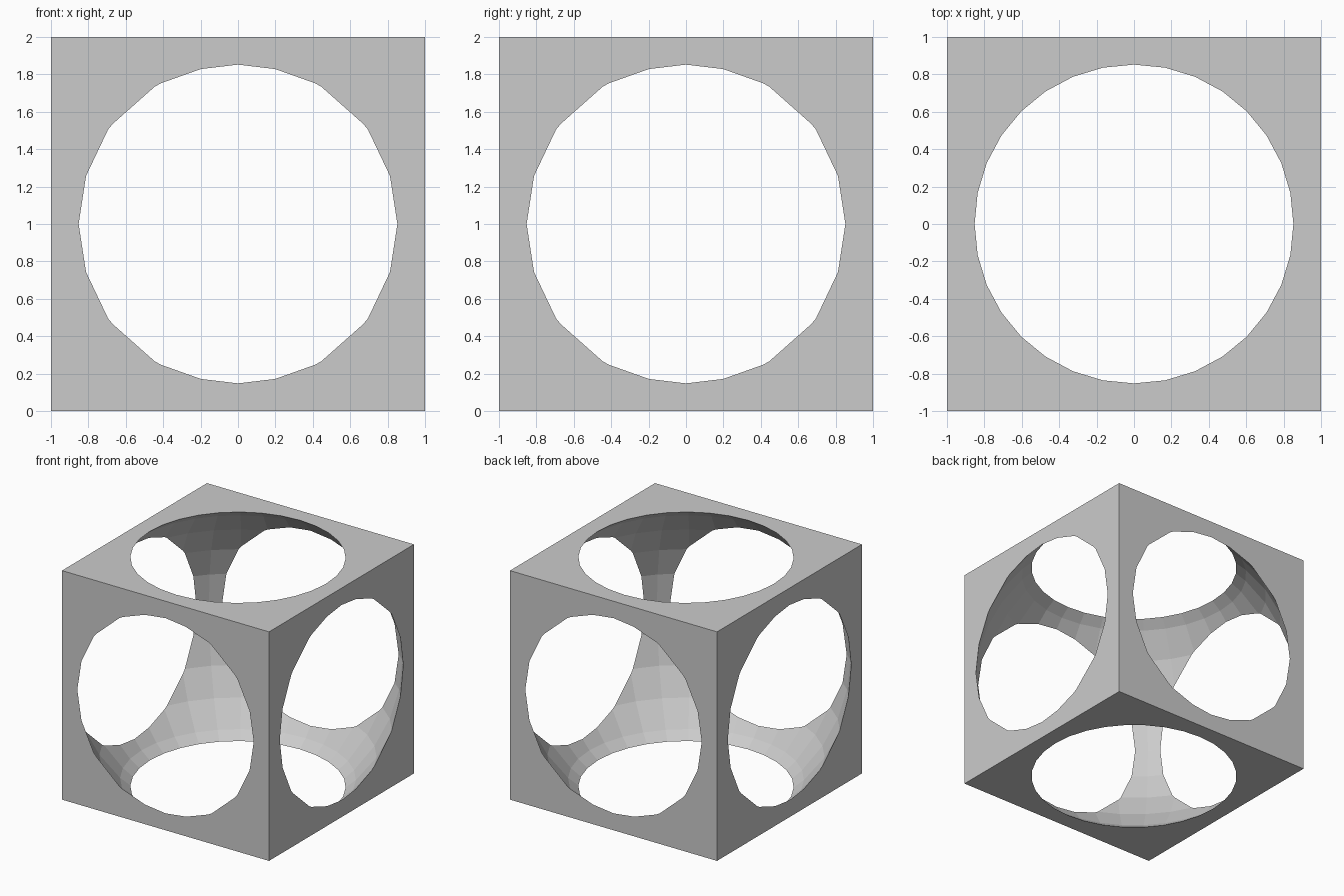
import bpy

if "Cube" in bpy.data.objects:
    bpy.data.objects.remove(bpy.data.objects["Cube"])

# Outer block, standing on the ground
bpy.ops.mesh.primitive_cube_add(size=2, location=(0, 0, 1))
frame = bpy.context.object
frame.name = "hollow_cube_frame"

# Faceted sphere that breaks through all six sides
bpy.ops.mesh.primitive_uv_sphere_add(segments=32, ring_count=16, radius=1.32, location=(0, 0, 1))
cutter = bpy.context.object
cutter.name = "sphere_cutter"

# Carve the hollow and bake the result
cut = frame.modifiers.new("spherical_hollow", 'BOOLEAN')
cut.operation = 'DIFFERENCE'
cut.solver = 'EXACT'
cut.object = cutter
bpy.ops.object.select_all(action='DESELECT')
frame.select_set(True)
bpy.context.view_layer.objects.active = frame
bpy.ops.object.modifier_apply(modifier=cut.name)
bpy.data.objects.remove(cutter, do_unlink=True)
